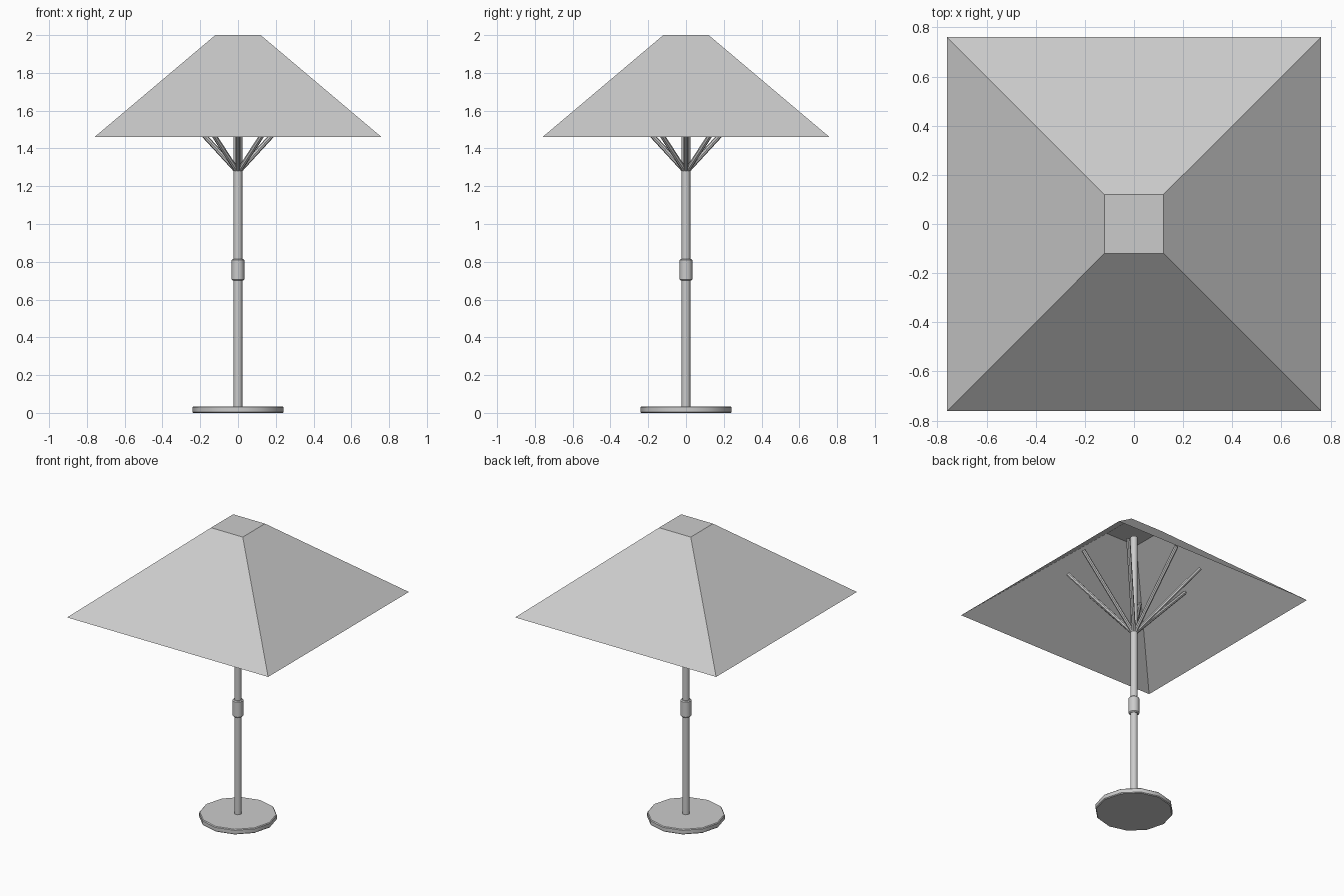
import bpy
import bmesh
from math import pi, cos, sin, radians
from mathutils import Vector

cube = bpy.data.objects.get("Cube")
if cube:
    bpy.data.objects.remove(cube, do_unlink=True)


def make_material(name, value):
    mat = bpy.data.materials.new(name)
    mat.use_nodes = True
    colour = (value, value, value, 1)
    mat.diffuse_color = colour
    mat.node_tree.nodes["Principled BSDF"].inputs["Base Color"].default_value = colour
    return mat


grey = make_material("light grey", 0.6)


def add_object(name, bm, smooth=False):
    bmesh.ops.recalc_face_normals(bm, faces=bm.faces)
    mesh = bpy.data.meshes.new(name)
    bm.to_mesh(mesh)
    bm.free()
    mesh.materials.append(grey)
    obj = bpy.data.objects.new(name, mesh)
    bpy.context.collection.objects.link(obj)
    if smooth:
        bpy.ops.object.select_all(action="DESELECT")
        obj.select_set(True)
        bpy.context.view_layer.objects.active = obj
        bpy.ops.object.shade_smooth_by_angle(angle=radians(40))
    return obj


def rod(name, start, end, radius, sides, bevel=0):
    """Capped cylinder between two points, optionally with softened rims."""
    start, end = Vector(start), Vector(end)
    axis = end - start
    bm = bmesh.new()
    bmesh.ops.create_cone(bm, cap_ends=True, segments=sides, radius1=radius,
                          radius2=radius, depth=axis.length)
    if bevel:
        rims = [e for e in bm.edges if any(len(f.verts) > 4 for f in e.link_faces)]
        bmesh.ops.bevel(bm, geom=rims, offset=bevel, segments=1, affect="EDGES")
    turn = Vector((0, 0, 1)).rotation_difference(axis).to_matrix()
    for v in bm.verts:
        v.co = turn @ v.co + (start + end) / 2
    return add_object(name, bm, smooth=True)


# Canopy: open four-sided sheet with a flat square cap
bm = bmesh.new()
rings = []
for half, z in ((0.76, 1.46), (0.12, 2.0)):
    rings.append([bm.verts.new((half * x, half * y, z))
                  for x, y in ((-1, -1), (1, -1), (1, 1), (-1, 1))])
low, high = rings
for i in range(4):
    j = (i + 1) % 4
    bm.faces.new((low[i], low[j], high[j], high[i]))
bm.faces.new(high)
add_object("canopy", bm)

# Base plate, pole and collar
rod("base_plate", (0, 0, 0), (0, 0, 0.035), 0.242, 12, bevel=0.005)
rod("pole", (0, 0, 0.03), (0, 0, 1.96), 0.023, 12)
rod("pole_collar", (0, 0, 0.70), (0, 0, 0.815), 0.034, 12, bevel=0.006)

# Eight struts fanning out from the pole to the canopy
for i in range(8):
    a = i * pi / 4
    out = Vector((cos(a), sin(a), 0))
    rod(f"strut_{i + 1}", out * 0.006 + Vector((0, 0, 1.28)),
        out * 0.41 + Vector((0, 0, 1.72)), 0.013, 8)
